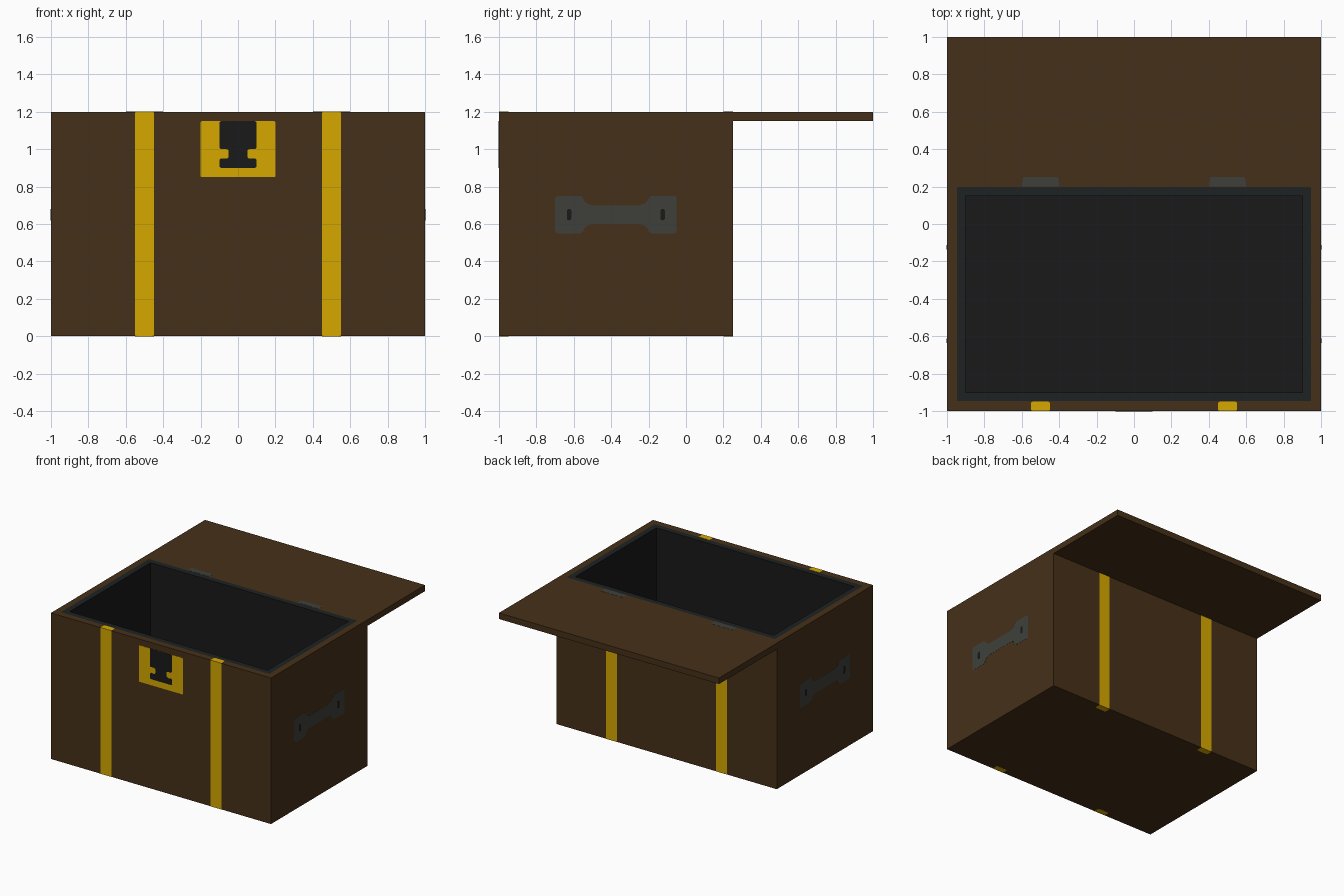
import bpy, bmesh
from mathutils import Vector

cube = bpy.data.objects.get("Cube")
if cube:
    bpy.data.objects.remove(cube, do_unlink=True)


def material(name, *srgb):
    lin = [(c / 255 / 12.92) if c < 11 else ((c / 255 + 0.055) / 1.055) ** 2.4 for c in srgb]
    m = bpy.data.materials.new(name)
    m.diffuse_color = (*lin, 1)
    m.use_nodes = True
    bsdf = m.node_tree.nodes["Principled BSDF"]
    bsdf.inputs["Base Color"].default_value = (*lin, 1)
    bsdf.inputs["Roughness"].default_value = 0.8
    return m


WOOD = material("brown wood", 70, 48, 25)
GOLD = material("gold", 214, 169, 0)
DARK = material("dark lining", 25, 25, 25)
RIM = material("rim grey", 30, 34, 34)
IRON = material("iron grey", 62, 64, 58)

X, Y, Z = Vector((1, 0, 0)), Vector((0, 1, 0)), Vector((0, 0, 1))
FRONT, BACK, TOP = -1.0, 0.25, 1.2
MID = (FRONT + BACK) / 2


def finish(name, bm, *mats):
    bmesh.ops.recalc_face_normals(bm, faces=bm.faces)
    mesh = bpy.data.meshes.new(name)
    bm.to_mesh(mesh)
    bm.free()
    for m in mats:
        mesh.materials.append(m)
    ob = bpy.data.objects.new(name, mesh)
    bpy.context.collection.objects.link(ob)


def box(lo, hi):
    bm = bmesh.new()
    bmesh.ops.create_cube(bm, size=1)
    lo, hi = Vector(lo), Vector(hi)
    for v in bm.verts:
        v.co = (lo + hi) / 2 + v.co * (hi - lo)
    return bm


def plate(name, pts, origin, u, v, mat, radius=0.0, thick=0.001):
    """Thin plate with rounded corners, raised from a surface along u x v."""
    bm = bmesh.new()
    n = u.cross(v)
    bm.faces.new([bm.verts.new(origin + u * a + v * b) for a, b in pts])
    if radius:
        bmesh.ops.bevel(bm, geom=bm.verts[:], offset=radius, segments=3,
                        profile=0.5, affect='VERTICES', clamp_overlap=True)
    ext = bmesh.ops.extrude_face_region(bm, geom=bm.faces[:])
    for el in ext["geom"]:
        if isinstance(el, bmesh.types.BMVert):
            el.co += n * thick
    finish(name, bm, mat)


def rect(x0, x1, y0, y1):
    return [(x0, y0), (x1, y0), (x1, y1), (x0, y1)]


def mirrored(half):
    return half + [(-a, b) for a, b in reversed(half)]


# Chest body: grey rim ring inset in the top, then the hollow dark interior
bm = box((-1, FRONT, 0), (1, BACK, TOP))
top = max(bm.faces, key=lambda f: f.calc_center_median().z)
bmesh.ops.inset_region(bm, faces=[top], thickness=0.053, use_even_offset=True)
ring = bmesh.ops.inset_region(bm, faces=[top], thickness=0.047, use_even_offset=True)["faces"]
for f in ring:
    f.material_index = 1
cavity = bmesh.ops.extrude_face_region(bm, geom=[top])["geom"]
for el in cavity:
    if isinstance(el, bmesh.types.BMVert):
        el.co.z = 0.1
if top.is_valid:
    bm.faces.remove(top)
for f in bm.faces:
    if all(abs(v.co.x) < 0.91 and -0.91 < v.co.y < 0.16 for v in f.verts):
        f.material_index = 2
finish("chest_body", bm, WOOD, RIM, DARK)

# Open lid lying flat behind the chest
finish("open_lid", box((-1, BACK, 1.15), (1, 1, TOP)), WOOD)

# Bone-shaped handle outline, from one upper corner round to the other
lower = mirrored([(-0.325, -0.1), (-0.18, -0.1), (-0.165, -0.065), (-0.13, -0.05)])
handle = lower + [(a, -b) for a, b in reversed(lower)]

# Straps, hinges and handles, once for each side
for side, s in (("left", 1), ("right", -1)):
    c = s * 0.5
    plate(f"{side}_front_strap", rect(-0.05, 0.05, 0, TOP), Vector((c, FRONT, 0)), X, Z, GOLD)
    plate(f"{side}_back_strap", rect(-0.05, 0.05, 0, 1.15), Vector((c, BACK, 0)), -X, Z, GOLD)
    tab = rect(-0.05, 0.05, 0, 0.05)
    plate(f"{side}_top_tab", tab, Vector((c, FRONT, TOP)), X, Y, GOLD, 0.008)
    plate(f"{side}_bottom_front_tab", tab, Vector((c, FRONT, 0)), -X, Y, GOLD, 0.012)
    plate(f"{side}_bottom_back_tab", tab, Vector((c, BACK, 0)), X, -Y, GOLD, 0.012)
    plate(f"{side}_hinge", [(-0.1, 0), (0.1, 0), (0.095, 0.05), (-0.095, 0.05)],
          Vector((c, 0.2, TOP)), X, Y, IRON, 0.006)
    origin = Vector((s, MID, 0.65))
    plate(f"{side}_handle", handle, origin, Y * s, Z, IRON, 0.014)
    for end, e in (("front", -1), ("back", 1)):
        plate(f"{side}_handle_{end}_slot", rect(-0.012, 0.012, -0.03, 0.03),
              origin + Y * e * 0.25, Y * s, Z, DARK, 0.01, 0.002)

# Latch: gold plate with a dark keyed clasp
plate("latch_plate", rect(-0.2, 0.2, 0.85, 1.15), Vector((0, FRONT, 0)), X, Z, GOLD, 0.008)
clasp = mirrored([(0.1, 1.15), (0.1, 1.0), (0.05, 1.0), (0.05, 0.95), (0.1, 0.95), (0.1, 0.9)])
plate("latch_clasp", clasp[::-1], Vector((0, FRONT, 0)), X, Z, DARK, 0.012, 0.002)
